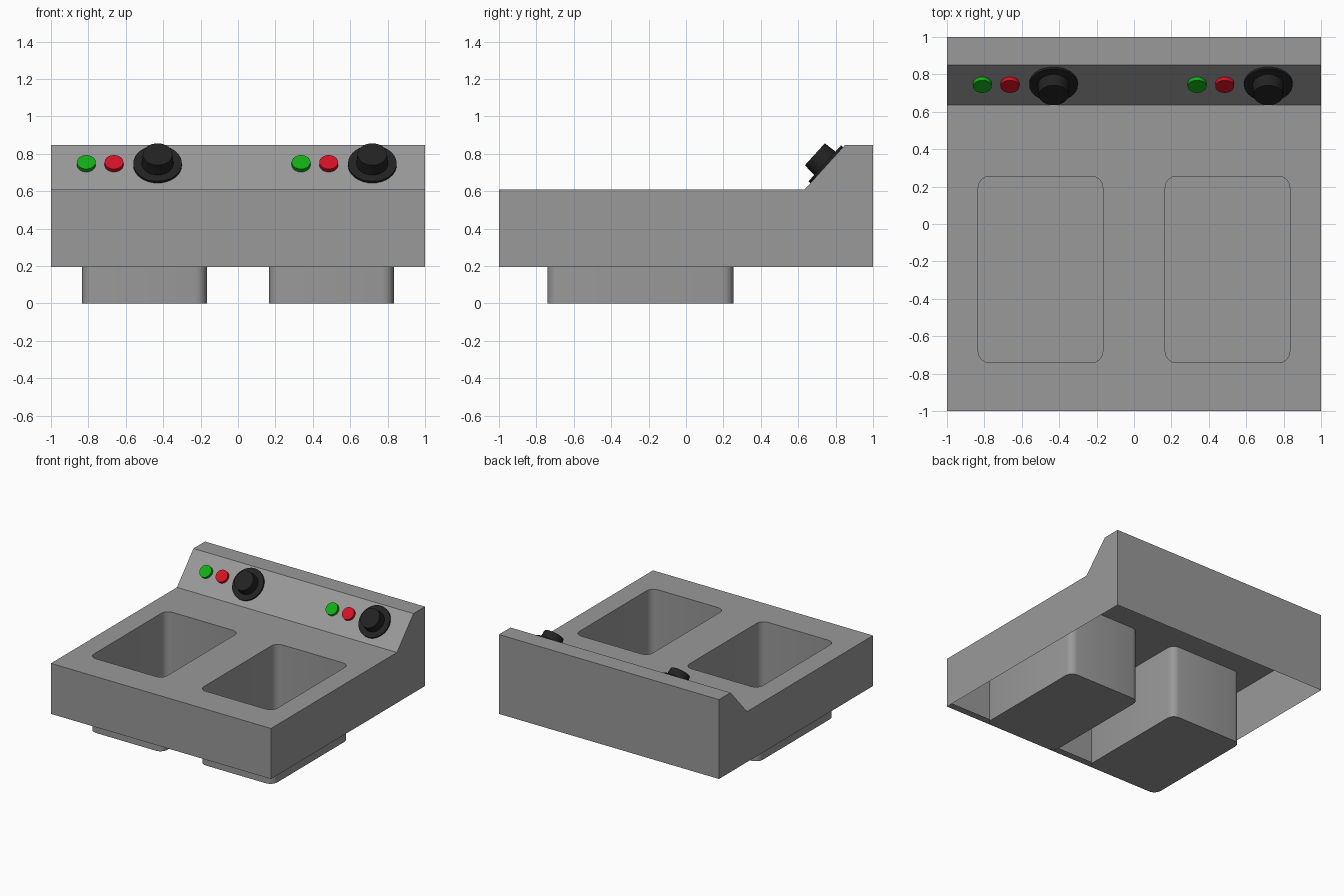
import bpy, bmesh, math
from mathutils import Vector, Matrix

if "Cube" in bpy.data.objects:
    bpy.data.objects.remove(bpy.data.objects["Cube"])


def material(name, rgb):
    m = bpy.data.materials.new(name)
    m.diffuse_color = (*rgb, 1)
    m.use_nodes = True
    m.node_tree.nodes["Principled BSDF"].inputs["Base Color"].default_value = m.diffuse_color
    return m


STEEL = material("grey_steel", (0.32, 0.32, 0.32))
BLACK = material("black_plastic", (0.016, 0.016, 0.016))
GREEN = material("green_lamp", (0.006, 0.42, 0.008))
RED = material("red_lamp", (0.65, 0.006, 0.018))


def finish(name, bm, mat, normals=True):
    if normals:
        bmesh.ops.recalc_face_normals(bm, faces=bm.faces)
    me = bpy.data.meshes.new(name)
    bm.to_mesh(me)
    bm.free()
    me.materials.append(mat)
    ob = bpy.data.objects.new(name, me)
    bpy.context.collection.objects.link(ob)
    return ob


def smooth(ob, angle=35):
    bpy.ops.object.select_all(action='DESELECT')
    ob.select_set(True)
    bpy.context.view_layer.objects.active = ob
    bpy.ops.object.shade_smooth_by_angle(angle=math.radians(angle))


BOTTOM, DECK, TOP = 0.195, 0.61, 0.847
SLOPE_Y0, SLOPE_Y1 = 0.635, 0.85
WELL_X, WELL_Y = 0.5, -0.243          # well centre (mirrored in x)
WELL_W, WELL_D, RADIUS = 0.333, 0.498, 0.06


def well_outline(side, steps=4):
    """Rounded rectangle, counter-clockwise."""
    pts = []
    for k, (sx, sy) in enumerate([(1, 1), (-1, 1), (-1, -1), (1, -1)]):
        for i in range(steps + 1):
            a = math.pi / 2 * (k + i / steps)
            pts.append((side * WELL_X + sx * (WELL_W - RADIUS) + RADIUS * math.cos(a),
                        WELL_Y + sy * (WELL_D - RADIUS) + RADIUS * math.sin(a)))
    return pts


def loop_edges(bm, verts):
    return [bm.edges.new((verts[i], verts[(i + 1) % len(verts)])) for i in range(len(verts))]


# Housing: thin sheet shell, open underneath, with two holes in the deck
bm = bmesh.new()
profile = [(-1, BOTTOM), (-1, DECK), (SLOPE_Y0, DECK), (SLOPE_Y1, TOP), (1, TOP), (1, BOTTOM)]
left = [bm.verts.new((-1, y, z)) for y, z in profile]
right = [bm.verts.new((1, y, z)) for y, z in profile]
for i in range(5):
    if i != 1:
        bm.faces.new((left[i], left[i + 1], right[i + 1], right[i]))
bm.faces.new(left)
bm.faces.new(right)
deck_edges = [bm.edges.get((left[1], left[2])) or bm.edges.new((left[1], left[2])),
              bm.edges.get((right[1], right[2])) or bm.edges.new((right[1], right[2])),
              bm.edges.get((left[1], right[1])), bm.edges.get((left[2], right[2]))]
for side in (-1, 1):
    rim = [bm.verts.new((x, y, DECK)) for x, y in well_outline(side)]
    deck_edges += loop_edges(bm, rim)
bmesh.ops.triangle_fill(bm, edges=deck_edges, use_beauty=True, normal=(0, 0, 1))
# folded lip under the front edge
lip = [bm.verts.new((x, -0.94, BOTTOM)) for x in (-1, 1)]
bm.faces.new((left[0], right[0], lip[1], lip[0]))
finish("housing", bm, STEEL)

# Wells: open-topped basins hanging through the deck
for side, label in ((-1, "left"), (1, "right")):
    bm = bmesh.new()
    pts = well_outline(side)
    low = [bm.verts.new((x, y, 0)) for x, y in pts]
    high = [bm.verts.new((x, y, DECK)) for x, y in pts]
    n = len(pts)
    for i in range(n):
        j = (i + 1) % n
        bm.faces.new((low[i], low[j], high[j], high[i]))
    bm.faces.new(low[::-1])
    smooth(finish(label + "_well", bm, STEEL, normals=False))

# Controls stand square to the sloped panel
normal = Vector((0, -(TOP - DECK), SLOPE_Y1 - SLOPE_Y0)).normalized()
tilt = Vector((0, 0, 1)).rotation_difference(normal).to_matrix().to_4x4()


def control(name, x, r1, r2, start, end, mat, segments=32):
    base = Vector((x, 0.7525, 0.7395)) + normal * (start + end) / 2
    bm = bmesh.new()
    bmesh.ops.create_cone(bm, cap_ends=True, segments=segments, radius1=r1, radius2=r2,
                          depth=end - start, matrix=Matrix.Translation(base) @ tilt)
    smooth(finish(name, bm, mat))


for x, label in ((-0.43, "left"), (0.718, "right")):
    control(label + "_dial_plate", x, 0.13, 0.13, -0.003, 0.014, BLACK)
    control(label + "_dial_grip", x, 0.085, 0.079, 0.014, 0.086, BLACK)
    control(label + "_green_lamp", x - 0.381, 0.05, 0.05, -0.003, 0.024, GREEN)
    control(label + "_red_lamp", x - 0.233, 0.05, 0.05, -0.003, 0.024, RED)
